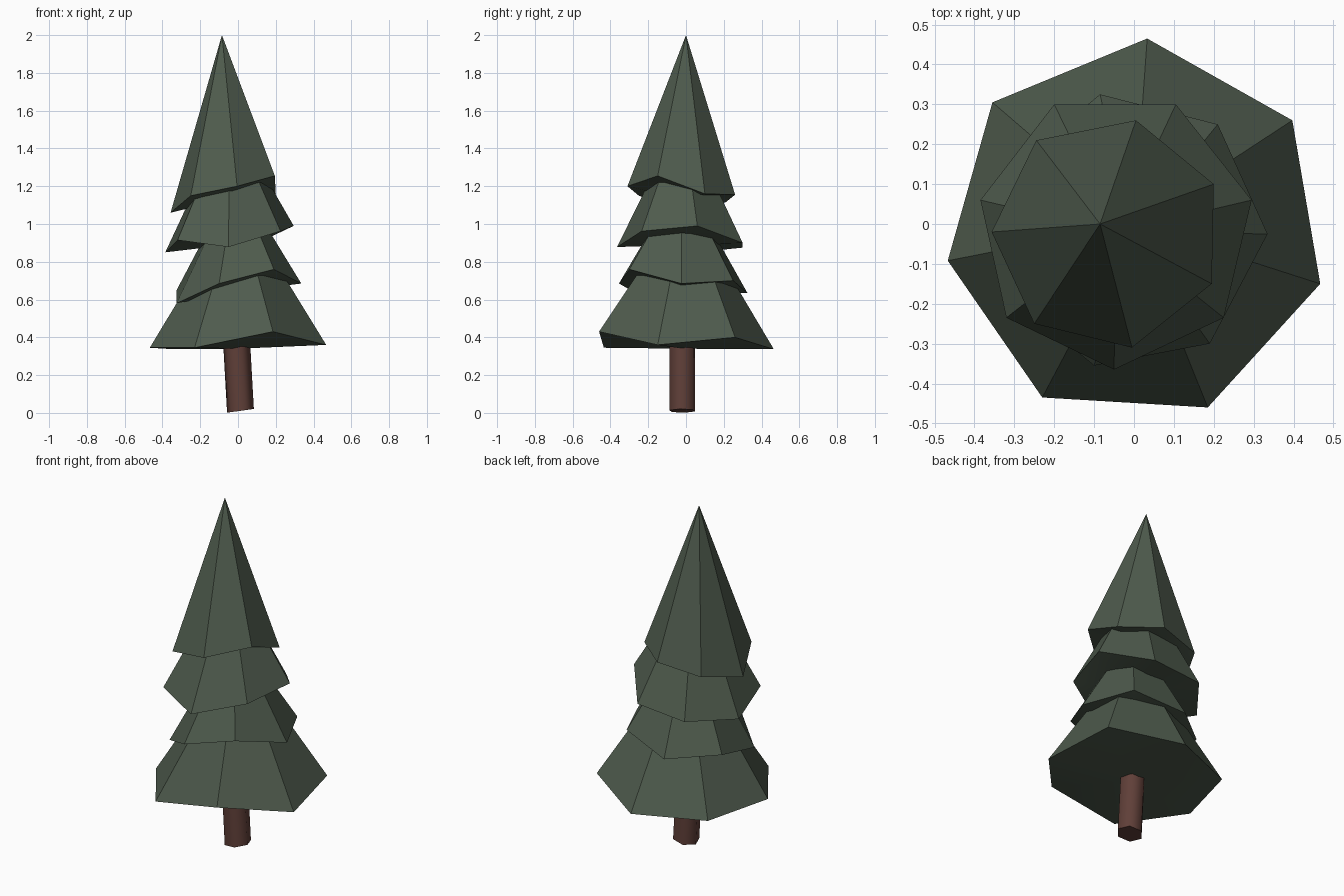
import bpy, math

if "Cube" in bpy.data.objects:
    bpy.data.objects.remove(bpy.data.objects["Cube"])


def material(name, rgb):
    m = bpy.data.materials.new(name)
    m.diffuse_color = (*rgb, 1)
    m.use_nodes = True
    m.node_tree.nodes["Principled BSDF"].inputs["Base Color"].default_value = m.diffuse_color
    return m


def add_object(name, verts, faces, mat):
    me = bpy.data.meshes.new(name)
    me.from_pydata(verts, [], faces)
    me.materials.append(mat)
    me.update()
    ob = bpy.data.objects.new(name, me)
    bpy.context.collection.objects.link(ob)
    return ob


def tier(name, rim, apex, base_z, mat):
    """Uneven low-poly cone: counter-clockwise rim, apex and fanned underside."""
    n = len(rim)
    base = (sum(p[0] for p in rim) / n, sum(p[1] for p in rim) / n, base_z)
    faces = [(i, (i + 1) % n, n) for i in range(n)]
    under = [((i + 1) % n, i, n + 1) for i in range(n)]
    ob = add_object(name, list(rim) + [apex, base], faces + under, mat)
    # Soft shading underneath, flat facets above, sharp rim between
    for p in ob.data.polygons:
        p.use_smooth = p.index >= n
    for e in ob.data.edges:
        e.use_edge_sharp = (n + 1) not in e.vertices
    return ob


green = material("needle green", (0.077, 0.104, 0.074))
brown = material("bark brown", (0.116, 0.050, 0.040))

# Four stacked, slightly crooked foliage tiers (lowest first)
tier("foliage_bottom", [
    (0.467, -0.15, 0.36), (0.397, 0.26, 0.40), (0.033, 0.465, 0.337), (-0.355, 0.305, 0.338),
    (-0.467, -0.092, 0.345), (-0.23, -0.435, 0.345), (0.185, -0.46, 0.43)],
    (0.0, 0.0, 1.12), 0.34, green)
tier("foliage_lower_middle", [
    (0.335, -0.025, 0.685), (0.21, 0.25, 0.70), (-0.085, 0.325, 0.635), (-0.325, 0.13, 0.65),
    (-0.325, -0.17, 0.58), (-0.10, -0.355, 0.685), (0.19, -0.30, 0.76)],
    (-0.01, -0.02, 1.25), 0.64, green)
tier("foliage_upper_middle", [
    (0.295, 0.06, 0.99), (0.105, 0.30, 0.90), (-0.20, 0.30, 0.875), (-0.385, 0.06, 0.85),
    (-0.32, -0.235, 0.915), (-0.05, -0.365, 0.878), (0.225, -0.235, 0.962)],
    (-0.045, -0.02, 1.58), 0.89, green)
tier("foliage_top", [
    (0.20, 0.10, 1.16), (0.005, 0.26, 1.155), (-0.245, 0.21, 1.115), (-0.357, -0.02, 1.06),
    (-0.25, -0.25, 1.15), (-0.005, -0.31, 1.20), (0.195, -0.15, 1.255)],
    (-0.085, 0.0, 2.0), 1.13, green)

# Leaning six-sided trunk with a slanted foot and softly shaded sides
n, r = 6, 0.072
verts = []
for cx, cz in ((0.013, 0.011), (-0.02, 0.6)):
    for i in range(n):
        a = math.radians(50) + i * math.tau / n
        dx = r * math.cos(a)
        verts.append((cx + dx, -0.02 + r * math.sin(a), cz + 0.14 * dx))
faces = [(i, (i + 1) % n, n + (i + 1) % n, n + i) for i in range(n)]
faces += [tuple(reversed(range(n))), tuple(range(n, 2 * n))]
trunk = add_object("trunk", verts, faces, brown)
for p in trunk.data.polygons:
    p.use_smooth = p.index < n
for e in trunk.data.edges:
    e.use_edge_sharp = (e.vertices[0] < n) == (e.vertices[1] < n)
